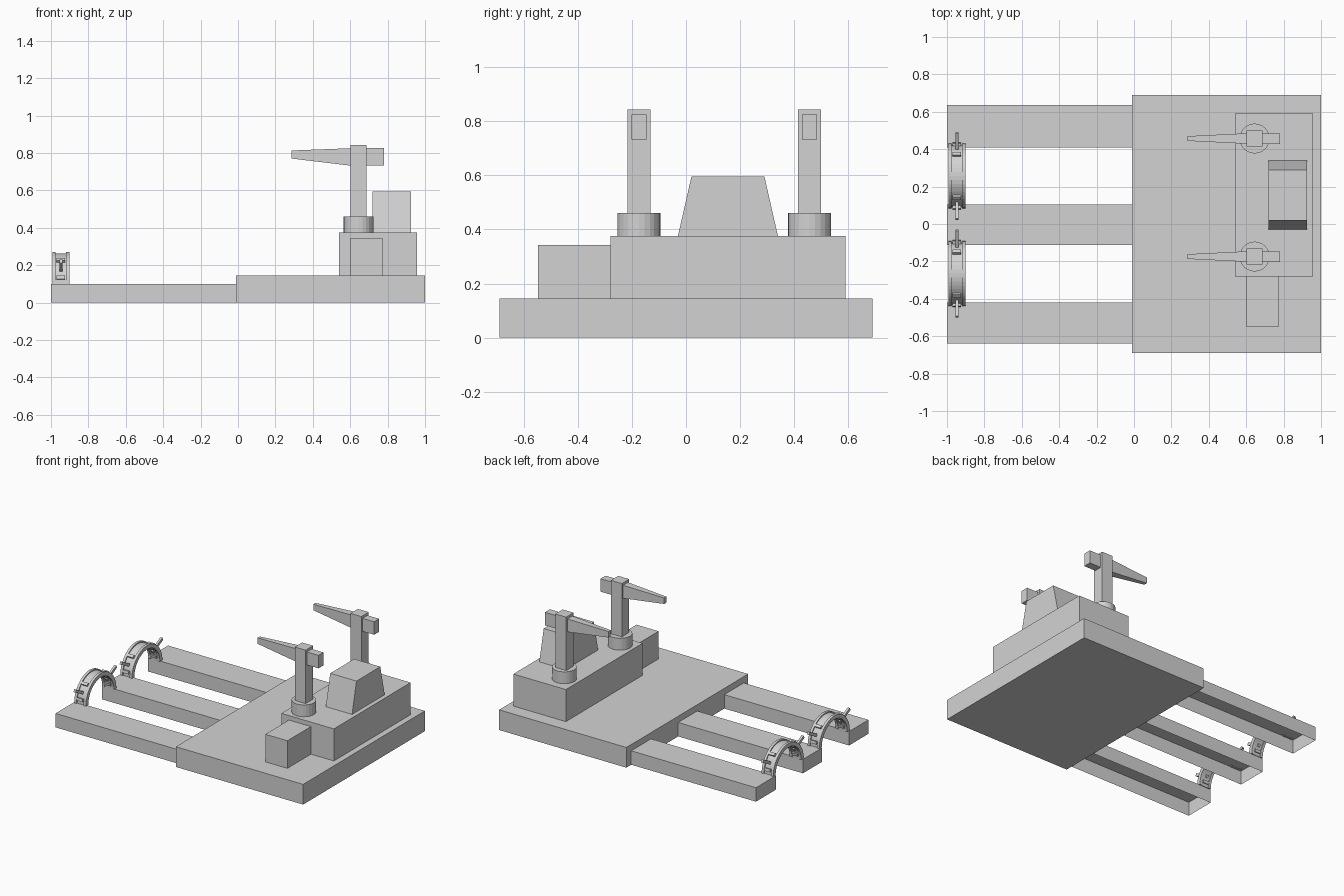
import bpy, bmesh
from math import sin, cos, pi, radians
from mathutils import Matrix, Vector

cube = bpy.data.objects.get("Cube")
if cube:
    bpy.data.objects.remove(cube, do_unlink=True)

GREY = (0.65, 0.65, 0.65, 1)
mat = bpy.data.materials.new("plain grey")
mat.use_nodes = True
mat.diffuse_color = GREY
mat.node_tree.nodes["Principled BSDF"].inputs["Base Color"].default_value = GREY


def finish(name, bm):
    bmesh.ops.recalc_face_normals(bm, faces=bm.faces)
    mesh = bpy.data.meshes.new(name)
    bm.to_mesh(mesh)
    bm.free()
    mesh.materials.append(mat)
    ob = bpy.data.objects.new(name, mesh)
    bpy.context.collection.objects.link(ob)
    return ob


def box(name, x, y, z, edit=None):
    """Box from ranges; edit(bm) may reshape it."""
    bm = bmesh.new()
    bmesh.ops.create_cube(bm, size=1)
    for v in bm.verts:
        v.co = [r[0] if c < 0 else r[1] for c, r in zip(v.co, (x, y, z))]
    if edit:
        edit(bm)
    return finish(name, bm)


def arch(name, x, y, z, inner, outer, steps=24):
    """Half ring in the YZ plane, given thickness along X."""
    bm = bmesh.new()
    rings = []
    for i in range(steps + 1):
        a = pi * i / steps
        rings.append([bm.verts.new((px, y + r * cos(a), z + r * sin(a)))
                      for px, r in ((x[0], inner), (x[1], inner), (x[1], outer), (x[0], outer))])
    for p, q in zip(rings, rings[1:]):
        for k in range(4):
            bm.faces.new((p[k], p[k - 1], q[k - 1], q[k]))
    bm.faces.new(rings[0])
    bm.faces.new(rings[-1])
    ob = finish(name, bm)
    for poly in ob.data.polygons:
        poly.use_smooth = False
    return ob


def radial_bar(name, x, y, z, angle, r, width, depth):
    """Small bar pointing outward from an arch centre."""
    ob = box(name, (-width / 2, width / 2), r, (-depth / 2, depth / 2))
    ob.data.transform(Matrix.Translation((x, y, z)) @ Matrix.Rotation(radians(angle), 4, 'X'))


# Main platform
box("platform", (-0.01, 1), (-0.69, 0.69), (0, 0.145))


# Hollow piers, open underneath
def open_bottom(bm):
    low = [f for f in bm.faces if all(v.co.z < 0.01 for v in f.verts)]
    bmesh.ops.delete(bm, geom=low, context='FACES')


for name, y in (("front_pier", (-0.64, -0.42)), ("middle_pier", (-0.113, 0.103)),
                ("back_pier", (0.41, 0.635))):
    pier = box(name, (-1, -0.01), y, (0, 0.1), open_bottom)

# Buildings
box("main_building", (0.54, 0.957), (-0.28, 0.59), (0.145, 0.375))
box("annex", (0.6, 0.775), (-0.547, -0.28), (0.145, 0.343))


def taper_tower(bm):
    for v in bm.verts:
        if v.co.z > 0.5:
            v.co.y += 0.05 if v.co.y < 0.15 else -0.05


box("tapered_tower", (0.718, 0.926), (-0.03, 0.34), (0.375, 0.595), taper_tower)

# Cranes
CX = 0.645
for side, y in (("front", -0.174), ("back", 0.457)):
    bm = bmesh.new()
    bmesh.ops.create_cone(bm, cap_ends=True, segments=24, radius1=0.08, radius2=0.08, depth=0.085,
                          matrix=Matrix.Translation((CX, y, 0.4175)))
    finish(side + "_crane_base", bm)
    box(side + "_crane_mast", (0.602, 0.688), (y - 0.042, y + 0.042), (0.46, 0.843))
    box(side + "_crane_counterweight", (0.688, 0.78), (y - 0.028, y + 0.028), (0.732, 0.825))

    def taper_jib(bm):
        for v in bm.verts:
            if v.co.x < 0.4:
                v.co.y = y + (v.co.y - y) * 0.45
                v.co.z = 0.77 if v.co.z < 0.78 else 0.813
    box(side + "_crane_jib", (0.286, 0.602), (y - 0.028, y + 0.028), (0.732, 0.825), taper_jib)

# Arches bridging the gaps between piers
AX, AZ = -0.947, 0.098
for side, y in (("front", -0.265), ("back", 0.257)):
    arch(side + "_arch_web", (AX - 0.035, AX + 0.035), y, AZ, 0.15, 0.165)
    for end, s in (("outer", -1), ("inner", 1)):
        rim = sorted((AX + s * 0.028, AX + s * 0.046))
        arch(f"{side}_arch_{end}_rim", rim, y, AZ, 0.145, 0.173)
    for n, a in enumerate((28, 152)):
        radial_bar(f"{side}_arch_hook_{n}", AX, y, AZ, a, (0.14, 0.262), 0.016, 0.02)
    for n, a in enumerate((12, 48, 132, 168)):
        radial_bar(f"{side}_arch_clip_{n}", AX, y, AZ, a, (0.14, 0.18), 0.045, 0.02)
